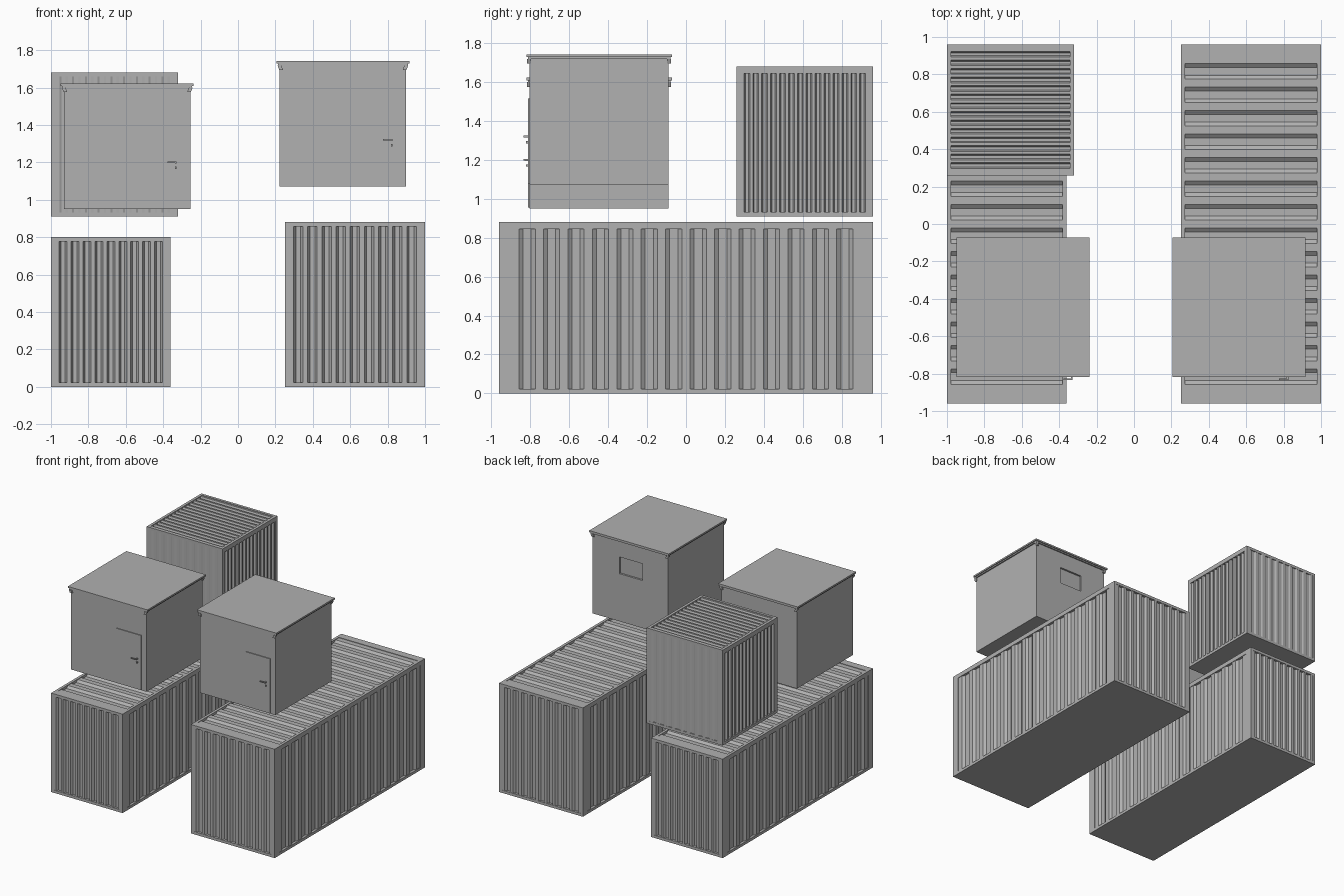
import bpy, bmesh
from mathutils import Vector

cube = bpy.data.objects.get("Cube")
if cube:
    bpy.data.objects.remove(cube)

grey = bpy.data.materials.new("plain grey")
grey.use_nodes = True
grey.diffuse_color = (0.44, 0.44, 0.44, 1)
bsdf = grey.node_tree.nodes["Principled BSDF"]
bsdf.inputs["Base Color"].default_value = grey.diffuse_color
bsdf.inputs["Roughness"].default_value = 0.7


def finish(name, bm):
    mesh = bpy.data.meshes.new(name)
    bm.to_mesh(mesh)
    bm.free()
    mesh.materials.append(grey)
    obj = bpy.data.objects.new(name, mesh)
    bpy.context.collection.objects.link(obj)
    return obj


def add_box(bm, lo, hi, taper=None):
    """Box between two corners; taper shifts the lower vertices."""
    verts = bmesh.ops.create_cube(bm, size=1)["verts"]
    lo, hi = Vector(lo), Vector(hi)
    for v in verts:
        low = v.co.z < 0
        v.co = Vector(lo[i] if v.co[i] < 0 else hi[i] for i in range(3))
        if taper and low:
            v.co += Vector(taper)
    return verts


def corrugate(bm, place, start, end, low, high, ribs, flat, outer, depth, facing):
    """Folded sheet; place(t, s, d) maps along, across and depth to a point."""
    slope = 1 - flat
    unit = (end - start) / (ribs * 2 + flat)
    profile, t = [], start
    for i in range(ribs * 2 + 1):
        d = depth if i % 2 else outer
        profile += [(t, d), (t + flat * unit, d)]
        t += (flat + slope) * unit
    rows = [[bm.verts.new(place(t, s, d)) for t, d in profile] for s in (low, high)]
    faces = [bm.faces.new((rows[0][i], rows[0][i + 1], rows[1][i + 1], rows[1][i]))
             for i in range(len(profile) - 1)]
    for f in faces:
        f.normal_update()
        if f.normal.dot(Vector(facing)) < 0:
            f.normal_flip()


def container(name, lo, hi):
    (x0, y0, z0), (x1, y1, z1) = lo, hi
    sy = (y1 - y0) / 1.92
    bx, by, bz, rail = 0.022, 0.06 * sy, 0.022, 0.035

    # posts, rails and floor
    frame = bmesh.new()
    for xa, xb in ((x0, x0 + bx), (x1 - bx, x1)):
        for ya, yb in ((y0, y0 + by), (y1 - by, y1)):
            add_box(frame, (xa, ya, z0), (xb, yb, z1))
        add_box(frame, (xa, y0 + by, z1 - rail), (xb, y1 - by, z1))
    for ya, yb in ((y0, y0 + by), (y1 - by, y1)):
        add_box(frame, (x0 + bx, ya, z1 - bz), (x1 - bx, yb, z1))
        add_box(frame, (x0 + bx, ya, z0), (x1 - bx, yb, z0 + bz))
    add_box(frame, (x0, y0 + by, z0), (x1, y1 - by, z0 + bz))
    finish(name + "_frame", frame)

    # folded side walls, end walls and roof
    sheet = bmesh.new()
    for x, s in ((x0, 1), (x1, -1)):
        corrugate(sheet, lambda t, v, d: (x + s * d, t, v), y0 + by, y1 - by,
                  z0 + bz, z1 - rail, 14, 0.67, 0.004, 0.02, (-s, 0, 0))
    for y, s in ((y0, 1), (y1, -1)):
        corrugate(sheet, lambda t, v, d: (t, y + s * d * sy, v), x0 + bx, x1 - bx,
                  z0 + bz, z1 - bz, 9, 0.66, 0.002, 0.02, (0, -s, 0))
    corrugate(sheet, lambda t, v, d: (v, t, z1 - d), y0 + by, y1 - by,
              x0 + bx, x1 - bx, 14, 0.67, 0.004, 0.02, (0, 0, 1))
    finish(name + "_panels", sheet)


def shed(name, x, z):
    """Small hut; x is its left wall, z its underside."""
    w, h, y0, y1 = 0.675, 0.655, -0.805, -0.09

    # walls with a recessed window at the back
    walls = bmesh.new()
    add_box(walls, (x, y0, z), (x + w, y1, z + h))
    wx, wz = (x + 0.23, x + 0.435), (z + 0.385, z + 0.52)
    for axis, cuts in ((0, wx), (2, wz)):
        for c in cuts:
            point, normal = Vector((0, 0, 0)), Vector((0, 0, 0))
            point[axis], normal[axis] = c, 1
            bmesh.ops.bisect_plane(walls, geom=walls.verts[:] + walls.edges[:] + walls.faces[:],
                                   plane_co=point, plane_no=normal)
    walls.normal_update()
    for f in walls.faces[:]:
        c = f.calc_center_median()
        if f.normal.y > 0.9 and wx[0] < c.x < wx[1] and wz[0] < c.z < wz[1]:
            pane = bmesh.ops.extrude_discrete_faces(walls, faces=[f])["faces"]
            bmesh.ops.translate(walls, verts=pane[0].verts[:], vec=(0, -0.015, 0))
            break
    finish(name + "_walls", walls)

    # flat roof with trim and corner brackets
    roof = bmesh.new()
    add_box(roof, (x - 0.018, y0 - 0.014, z + h + 0.004), (x + w + 0.018, y1 + 0.018, z + h + 0.017))
    add_box(roof, (x - 0.01, y0 - 0.008, z + h - 0.006), (x + w + 0.01, y1 + 0.01, z + h + 0.004))
    for xa, sx in ((x, -1), (x + w, 1)):
        for ya, sy in ((y0, -1), (y1, 1)):
            a, b = sorted((xa - sx * 0.008, xa + sx * 0.012))
            c, d = sorted((ya - sy * 0.008, ya + sy * 0.012))
            add_box(roof, (a, c, z + h - 0.03), (b, d, z + h - 0.006), (-sx * 0.009, 0, 0))
    finish(name + "_roof", roof)

    # door
    door = bmesh.new()
    add_box(door, (x + 0.41, y0 - 0.007, z + 0.005), (x + 0.63, y0, z + 0.445))
    finish(name + "_door", door)

    # lever handle and lock
    handle = bmesh.new()
    hx, hz, front = x + 0.598, z + 0.25, y0 - 0.007
    add_box(handle, (hx - 0.045, front - 0.022, hz - 0.004), (hx + 0.004, front - 0.014, hz + 0.004))
    add_box(handle, (hx - 0.005, front - 0.015, hz - 0.005), (hx + 0.004, front, hz + 0.005))
    add_box(handle, (hx - 0.004, front - 0.009, hz - 0.035), (hx + 0.004, front, hz - 0.023))
    finish(name + "_handle", handle)


container("large_container", (0.25, -0.96, 0), (1, 0.96, 0.88))
container("long_container", (-1, -0.96, 0), (-0.36, 0.96, 0.8))
container("short_container", (-1, 0.26, 0.91), (-0.32, 0.96, 1.68))
shed("upper_shed", 0.223, 1.07)
shed("lower_shed", -0.93, 0.95)
